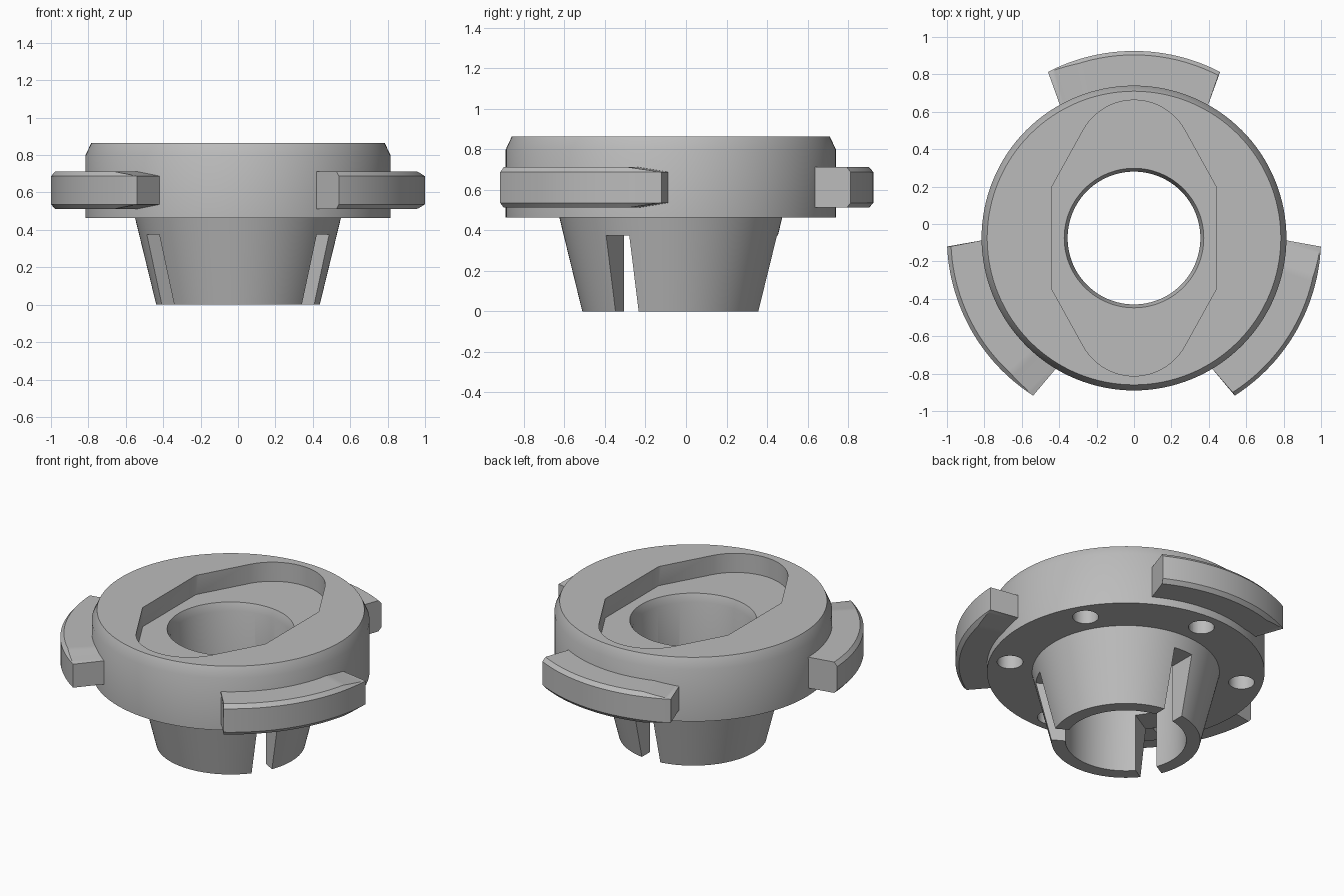
import bpy, bmesh
from math import sin, cos, radians, pi
from mathutils import Matrix

if "Cube" in bpy.data.objects:
    bpy.data.objects.remove(bpy.data.objects["Cube"])

CENTRE_Y = -0.075
TOP, FLOOR, BASE = 0.864, 0.74, 0.4625

grey = bpy.data.materials.new("plain grey")
grey.use_nodes = True
grey.diffuse_color = (0.5, 0.5, 0.5, 1)
grey.node_tree.nodes["Principled BSDF"].inputs["Base Color"].default_value = (0.5, 0.5, 0.5, 1)


def make_object(name, bm):
    bmesh.ops.recalc_face_normals(bm, faces=bm.faces)
    mesh = bpy.data.meshes.new(name)
    bm.to_mesh(mesh)
    bm.free()
    mesh.materials.append(grey)
    obj = bpy.data.objects.new(name, mesh)
    bpy.context.collection.objects.link(obj)
    obj.location.y = CENTRE_Y
    return obj


def loft(name, rings, closed=False):
    """Join equal-length rings of points; cap the ends unless closed."""
    bm = bmesh.new()
    rows = [[bm.verts.new(p) for p in ring] for ring in rings]
    n = len(rows[0])
    pairs = list(zip(rows, rows[1:])) + ([(rows[-1], rows[0])] if closed else [])
    for a, b in pairs:
        for i in range(n):
            j = (i + 1) % n
            bm.faces.new((a[i], a[j], b[j], b[i]))
    if not closed:
        bm.faces.new(rows[0])
        bm.faces.new(rows[-1])
    return make_object(name, bm)


def prism(name, outline, z0, z1):
    return loft(name, [[(x, y, z) for x, y in outline] for z in (z0, z1)])


def circle(x, y, r, start=0, end=360, steps=32):
    full = end - start == 360
    angles = [radians(start + (end - start) * i / steps) for i in range(steps if full else steps + 1)]
    return [(x + r * cos(a), y + r * sin(a)) for a in angles]


def smooth(obj):
    bpy.ops.object.select_all(action='DESELECT')
    obj.select_set(True)
    bpy.context.view_layer.objects.active = obj
    bpy.ops.object.shade_smooth_by_angle(angle=radians(30))


# Turned body: flange, tapered sleeve and bore
profile = [(0.355, 0), (0.437, 0), (0.55, BASE), (0.815, BASE), (0.815, 0.80),
           (0.785, TOP), (0.373, TOP), (0.373, FLOOR), (0.355, FLOOR - 0.05)]
SEGMENTS = 128
body = loft("flanged_sleeve", [
    [(r * cos(2 * pi * s / SEGMENTS), r * sin(2 * pi * s / SEGMENTS), z) for r, z in profile]
    for s in range(SEGMENTS)], closed=True)

# Cutter for the long pocket in the top
half = circle(0, 0.4275, 0.31, 30, 150, 24) + [(-0.44, 0.2725)]
upper = [(0.44, 0.2725)] + half
pocket = upper + [(-x, -y) for x, y in upper]
cutters = [prism("pocket_cutter", pocket, FLOOR, 1.0)]

# Cutters for the three sleeve slots
for k in range(3):
    slot = prism("slot_cutter", [(0.15, -0.066), (0.75, -0.066), (0.75, 0.066), (0.15, 0.066)], -0.1, 0.375)
    slot.data.transform(Matrix.Rotation(radians(90 + 120 * k), 4, 'Z'))
    cutters.append(slot)

# Cutters for the six blind holes under the flange
for k in range(6):
    a = radians(30 + 60 * k)
    cutters.append(prism("hole_cutter", circle(0.69 * cos(a), 0.69 * sin(a), 0.076), BASE - 0.03, BASE + 0.2))

for cutter in cutters:
    cutter.hide_render = True
    mod = body.modifiers.new("cut", 'BOOLEAN')
    mod.operation = 'DIFFERENCE'
    mod.solver = 'EXACT'
    mod.object = cutter
bpy.context.view_layer.update()
cut_mesh = bpy.data.meshes.new_from_object(body.evaluated_get(bpy.context.evaluated_depsgraph_get()))
body.modifiers.clear()
body.data = cut_mesh
for cutter in cutters:
    bpy.data.objects.remove(cutter)
smooth(body)


# Locking tabs: chamfered arcs, thinned by a ramp at one end
def tab_section(t, middle):
    ramp = max(0, (t - 0.82) / 0.18)
    lift = 0.024 * (1 - ramp)
    rim = 0.979 + 0.018 * ramp
    low, high = 0.536, 0.688
    spread = (2 * t - 1)
    outer = radians(middle + 27.4 * spread)
    inner = radians(middle + 29.5 * spread)
    points = [(0.782, inner, low - lift), (rim, outer, low - lift), (1, outer, low),
              (1, outer, high), (rim, outer, high + lift), (0.782, inner, high + lift)]
    return [(r * cos(a), r * sin(a), z) for r, a, z in points]


STEPS = 50
for name, middle in (("back_tab", 90), ("right_tab", 210), ("left_tab", 330)):
    tab = loft(name, [tab_section(i / STEPS, middle) for i in range(STEPS + 1)])
    smooth(tab)
